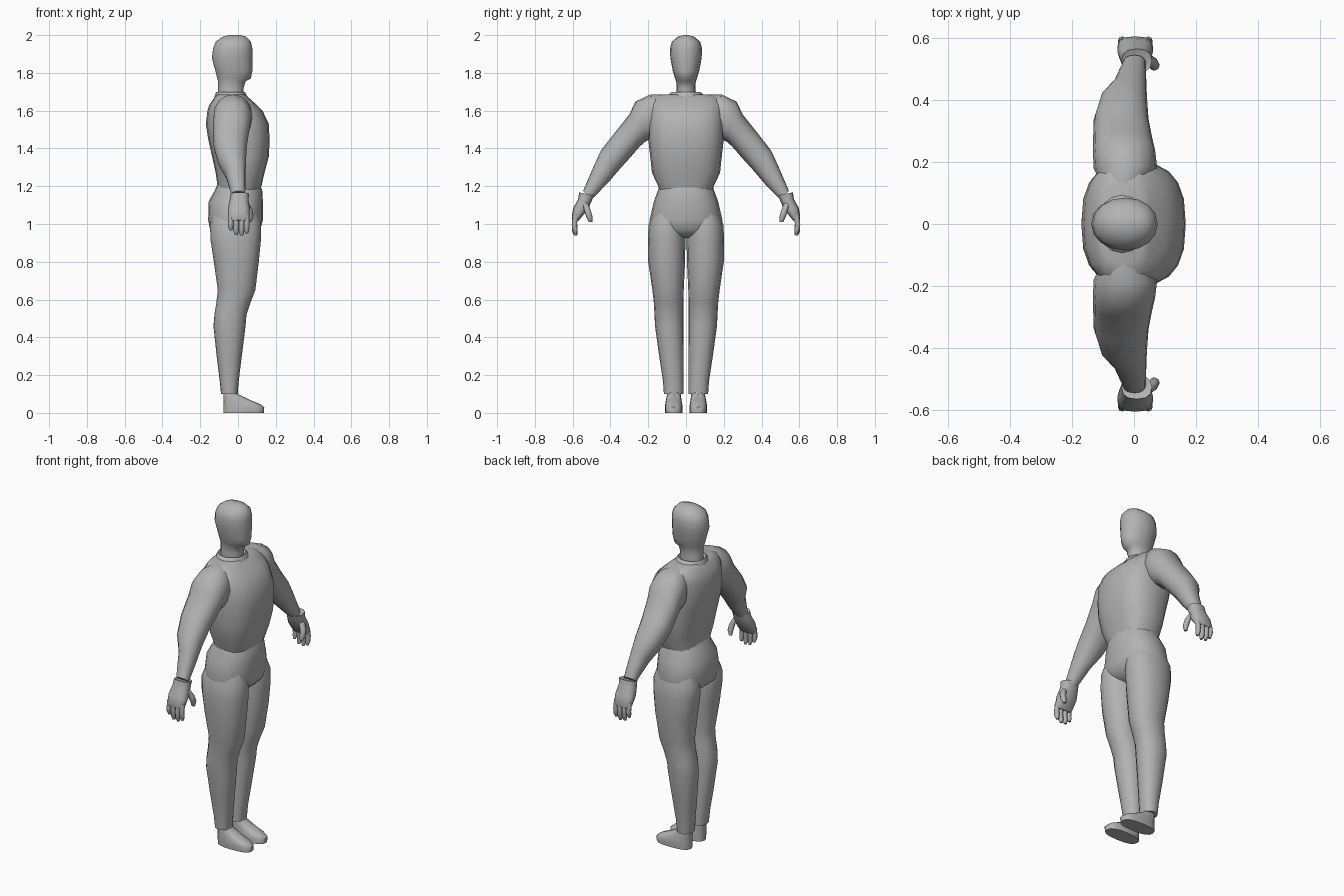
import bpy, bmesh, math
from mathutils import Vector

grey = bpy.data.materials.new("plain grey")
grey.diffuse_color = (0.45, 0.45, 0.45, 1)


def power(v, n):
    return math.copysign(abs(v) ** (2 / n), v)


def loft(name, rings, segs=16, n=2.2):
    """Skin a closed tube through rings of (centre, half axis, half axis)."""
    bm = bmesh.new()
    loops = []
    for c, u, v in rings:
        loop = []
        for i in range(segs):
            a = 2 * math.pi * i / segs
            loop.append(bm.verts.new(Vector(c) + Vector(u) * power(math.cos(a), n)
                                     + Vector(v) * power(math.sin(a), n)))
        loops.append(loop)
    for a, b in zip(loops, loops[1:]):
        for i in range(segs):
            j = (i + 1) % segs
            bm.faces.new((a[i], a[j], b[j], b[i]))
    bm.faces.new(loops[0])
    bm.faces.new(loops[-1])
    bmesh.ops.recalc_face_normals(bm, faces=bm.faces)
    me = bpy.data.meshes.new(name)
    bm.to_mesh(me)
    bm.free()
    me.materials.append(grey)
    ob = bpy.data.objects.new(name, me)
    bpy.context.collection.objects.link(ob)
    bpy.ops.object.select_all(action='DESELECT')
    ob.select_set(True)
    bpy.context.view_layer.objects.active = ob
    bpy.ops.object.shade_smooth_by_angle(angle=math.radians(50))
    return ob


def level(z, x0, x1, y0, y1):
    """Horizontal ring from its extents."""
    return (((x0 + x1) / 2, (y0 + y1) / 2, z),
            ((x1 - x0) / 2, 0, 0), (0, (y1 - y0) / 2, 0))


def slanted(s, ty, tz, by, bz, x0, x1):
    """Limb ring from its outer point, inner point and depth."""
    return (((x0 + x1) / 2, s * (ty + by) / 2, (tz + bz) / 2),
            ((x1 - x0) / 2, 0, 0), (0, s * (ty - by) / 2, (tz - bz) / 2))


def body(name, rows, n=2.2, segs=16):
    return loft(name, [level(z, a, b, -w, w) for z, a, b, w in rows], segs, n)


def finger(name, pts, r):
    """Thin rounded digit along a path."""
    rings = []
    for i, p in enumerate(pts):
        k = r * (0.55 if i == len(pts) - 1 else 1)
        rings.append((p, (k, 0, 0), (0, k, 0)))
    loft(name, rings, 8, 2)


# Head and neck
body("head", [
    (1.66, -0.105, 0.03, 0.055), (1.72, -0.105, 0.03, 0.05), (1.755, -0.105, 0.04, 0.052),
    (1.77, -0.11, 0.068, 0.058), (1.81, -0.12, 0.076, 0.07), (1.88, -0.138, 0.076, 0.083),
    (1.93, -0.132, 0.076, 0.085), (1.965, -0.118, 0.068, 0.075),
    (1.99, -0.085, 0.045, 0.045), (2.0, -0.05, 0.015, 0.015)], 2.1)

# Collar around the neck
body("collar", [
    (1.64, -0.13, 0.06, 0.12), (1.675, -0.125, 0.05, 0.105),
    (1.70, -0.115, 0.036, 0.075), (1.685, -0.10, 0.025, 0.05)], 2)

# Upper body
body("torso", [
    (1.685, -0.11, 0.035, 0.13), (1.67, -0.125, 0.055, 0.18), (1.63, -0.152, 0.10, 0.198),
    (1.60, -0.162, 0.13, 0.2), (1.53, -0.17, 0.163, 0.2), (1.45, -0.158, 0.167, 0.2),
    (1.36, -0.138, 0.164, 0.19), (1.27, -0.118, 0.14, 0.18),
    (1.20, -0.108, 0.124, 0.147), (1.16, -0.11, 0.11, 0.14)], 2.6, 20)

# Hips
body("hips", [
    (1.22, -0.105, 0.11, 0.135), (1.18, -0.122, 0.128, 0.148), (1.12, -0.155, 0.132, 0.17),
    (1.02, -0.158, 0.132, 0.193), (0.97, -0.148, 0.118, 0.18),
    (0.94, -0.11, 0.09, 0.12), (0.925, -0.06, 0.05, 0.05)], 2.3, 20)

for s, side in ((1, "left"), (-1, "right")):
    # Leg
    leg = [(1.08, -0.12, 0.10, 0.02, 0.165), (1.0, -0.148, 0.122, 0.006, 0.197),
           (0.92, -0.146, 0.122, 0.003, 0.202), (0.80, -0.128, 0.11, 0.005, 0.2),
           (0.65, -0.107, 0.092, 0.012, 0.178), (0.58, -0.115, 0.065, 0.014, 0.17),
           (0.52, -0.125, 0.045, 0.014, 0.167), (0.46, -0.13, 0.04, 0.014, 0.164),
           (0.30, -0.113, 0.02, 0.014, 0.142), (0.17, -0.097, 0.004, 0.014, 0.122),
           (0.10, -0.09, -0.002, 0.014, 0.117)]
    loft(side + "_leg", [level(z, a, b, s * y0, s * y1) for z, a, b, y0, y1 in leg])

    # Foot
    foot = [(0.0, -0.078, 0.137, 0.018, 0.11), (0.03, -0.078, 0.139, 0.018, 0.112),
            (0.045, -0.078, 0.12, 0.02, 0.11), (0.07, -0.078, 0.06, 0.024, 0.106),
            (0.10, -0.078, 0.0, 0.028, 0.1), (0.15, -0.072, -0.01, 0.034, 0.095)]
    loft(side + "_foot", [level(z, a, b, s * y0, s * y1) for z, a, b, y0, y1 in foot], n=2.6)

    # Arm
    arm = [(.12, 1.685, .12, 1.50, -.10, .03), (.19, 1.685, .17, 1.45, -.13, .075),
           (.268, 1.648, .21, 1.44, -.133, .068), (.30, 1.58, .245, 1.41, -.132, .06),
           (.38, 1.48, .295, 1.352, -.13, .047), (.45, 1.39, .36, 1.28, -.108, .042),
           (.487, 1.31, .415, 1.215, -.066, .04), (.545, 1.175, .495, 1.135, -.035, .038)]
    loft(side + "_arm", [slanted(s, *r) for r in arm])

    # Hand with cuff
    palm = [(.548, 1.16, .50, 1.145, -.028, .036), (.565, 1.167, .488, 1.152, -.04, .058),
            (.572, 1.13, .498, 1.125, -.044, .056), (.597, 1.085, .52, 1.075, -.054, .062),
            (.605, 1.04, .558, 1.03, -.052, .06), (.602, 1.02, .57, 1.015, -.045, .055)]
    loft(side + "_hand", [slanted(s, *r) for r in palm], 12, 2.5)

    # Fingers and thumb
    for i, (x, tip) in enumerate(((-.038, .965), (-.01, .942), (.019, .938), (.046, .95))):
        finger(f"{side}_finger_{i + 1}",
               [(x, s * .583, 1.05), (x, s * .591, 1.0),
                (x, s * .588, tip + .02), (x, s * .584, tip)], .014)
    finger(side + "_thumb",
           [(.04, s * .535, 1.11), (.06, s * .522, 1.075),
            (.066, s * .512, 1.04), (.062, s * .505, 1.01)], .017)
